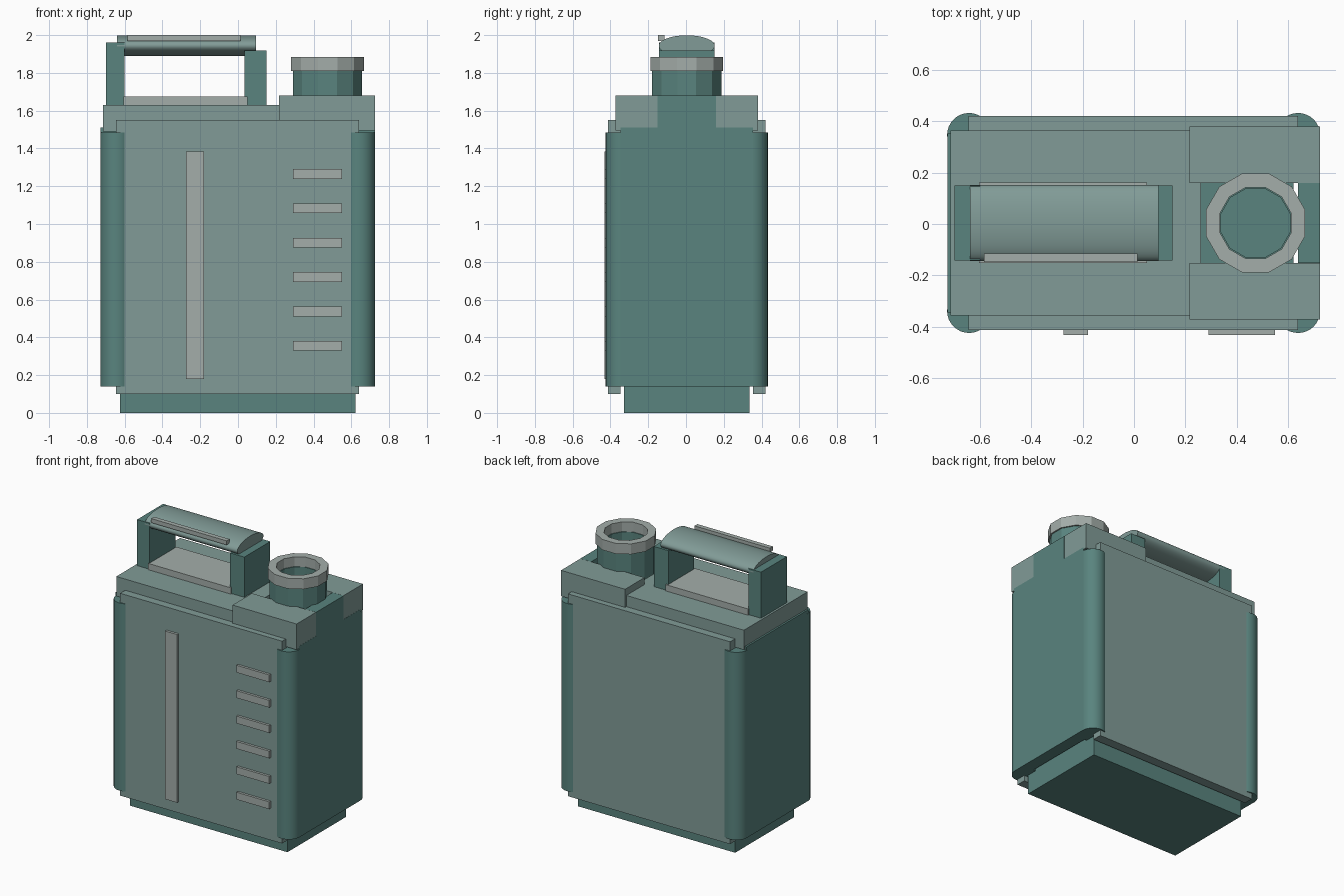
import bpy, bmesh, math
from mathutils import Matrix

if "Cube" in bpy.data.objects:
    bpy.data.objects.remove(bpy.data.objects["Cube"])

YC = 0.004  # the shell sits slightly back because of the raised front marks


def material(name, rgb):
    m = bpy.data.materials.new(name)
    m.diffuse_color = (*rgb, 1)
    m.use_nodes = True
    m.node_tree.nodes["Principled BSDF"].inputs["Base Color"].default_value = m.diffuse_color
    return m


DARK = material("dark_teal", (0.10, 0.23, 0.21))
MID = material("dusty_teal", (0.22, 0.33, 0.31))
PALE = material("pale_grey", (0.37, 0.42, 0.40))


def make(name, bm, mat, smooth=False):
    bmesh.ops.recalc_face_normals(bm, faces=bm.faces[:])
    me = bpy.data.meshes.new(name)
    bm.to_mesh(me)
    bm.free()
    me.materials.append(mat)
    ob = bpy.data.objects.new(name, me)
    bpy.context.collection.objects.link(ob)
    if smooth:
        bpy.ops.object.select_all(action='DESELECT')
        ob.select_set(True)
        bpy.context.view_layer.objects.active = ob
        bpy.ops.object.shade_smooth_by_angle(angle=math.radians(35))
    return ob


def box(name, x, y, z, mat):
    bm = bmesh.new()
    size = [b - a for a, b in (x, y, z)]
    mid = [(a + b) / 2 for a, b in (x, y, z)]
    bmesh.ops.create_cube(bm, size=1, matrix=Matrix.Translation(mid) @ Matrix.Diagonal((*size, 1)))
    return make(name, bm, mat)


def span(a, b, side=1):
    """y range at distance a..b from the middle, on one side"""
    return tuple(sorted((YC + side * a, YC + side * b)))


def tube(name, x, z0, z1, r_out, r_in, mat, sides=12):
    bm = bmesh.new()
    rings = []
    for r, z in ((r_out, z0), (r_out, z1), (r_in, z1), (r_in, z0)):
        ring = []
        for i in range(sides):
            a = 2 * math.pi * (i + 0.5) / sides
            ring.append(bm.verts.new((x + r * math.cos(a), YC + r * math.sin(a), z)))
        rings.append(ring)
    for k in range(4):
        a, b = rings[k], rings[(k + 1) % 4]
        for i in range(sides):
            j = (i + 1) % sides
            bm.faces.new((a[i], a[j], b[j], b[i]))
    return make(name, bm, mat)


# Inner core, showing as the foot underneath
box("core_base", (-0.625, 0.622), span(-0.332, 0.332), (0, 1.50), DARK)

# Front and back panels, rounded corner columns
for side, label in ((-1, "front"), (1, "back")):
    box(label + "_panel", (-0.645, 0.64), span(0.35, 0.418, side), (0.10, 1.55), MID)
    for x, hand in ((-0.643, "left"), (0.64, "right")):
        bm = bmesh.new()
        bmesh.ops.create_cone(bm, cap_ends=True, segments=32, radius1=0.086, radius2=0.086, depth=1.345,
                              matrix=Matrix.Translation((x, YC + side * 0.343, 0.8125)))
        make(f"{label}_{hand}_corner", bm, DARK, True)

# Side walls; the right one rises between the shoulder blocks
box("left_wall", (-0.728, -0.643), span(-0.35, 0.35), (0.14, 1.51), DARK)
box("right_wall", (0.64, 0.726), span(-0.35, 0.35), (0.14, 1.51), DARK)
box("right_wall_tab", (0.64, 0.726), span(-0.155, 0.155), (1.51, 1.68), DARK)

# Top deck and raised shoulders around the spout
box("top_deck", (-0.715, 0.262), span(-0.361, 0.361), (1.49, 1.63), MID)
for side, label in ((-1, "front"), (1, "back")):
    box(label + "_shoulder", (0.217, 0.725), span(0.156, 0.376, side), (1.495, 1.68), MID)

# Spout neck and collar
tube("spout_neck", 0.474, 1.50, 1.815, 0.190, 0.139, DARK)
tube("spout_collar", 0.474, 1.81, 1.885, 0.200, 0.144, PALE)

# Handle: pad, posts, oval grip and grip strip
box("handle_pad", (-0.605, 0.05), span(-0.157, 0.157), (1.625, 1.675), PALE)
box("handle_left_post", (-0.70, -0.60), span(-0.147, 0.147), (1.625, 1.96), DARK)
box("handle_right_post", (0.035, 0.15), span(-0.147, 0.147), (1.625, 1.918), DARK)
bm = bmesh.new()
bmesh.ops.create_cone(bm, cap_ends=True, segments=40, radius1=1, radius2=1, depth=1,
                      matrix=Matrix.Translation((-0.2725, YC, 1.944))
                      @ Matrix.Diagonal((0.735, 0.148, 0.055, 1))
                      @ Matrix.Rotation(math.pi / 2, 4, 'Y'))
make("handle_grip", bm, MID, True)
box("grip_strip", (-0.585, 0.013), (-0.148, -0.115), (1.97, 2.0), PALE)

# Raised level strip and measuring marks on the front
box("level_strip", (-0.275, -0.18), (-0.432, -0.40), (0.18, 1.385), PALE)
for i in range(6):
    z = 0.355 + i * 0.182
    box(f"measure_mark_{i + 1}", (0.29, 0.55), (-0.432, -0.40), (z - 0.026, z + 0.026), PALE)
